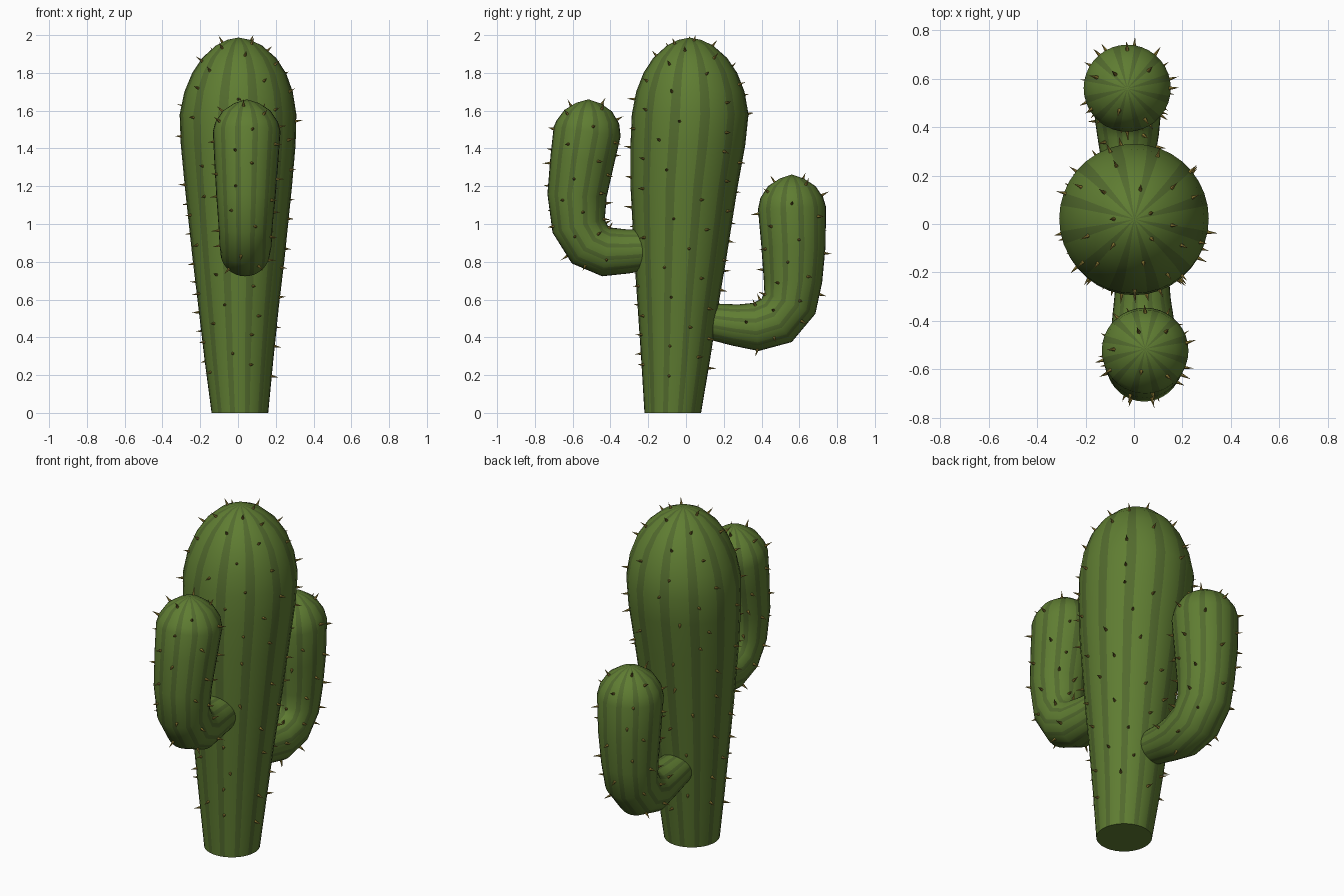
import bpy, bmesh, math, random
from mathutils import Vector

if "Cube" in bpy.data.objects:
    bpy.data.objects.remove(bpy.data.objects["Cube"])

random.seed(4)
SIDES = 36


def material(name, color):
    m = bpy.data.materials.new(name)
    m.diffuse_color = (*color, 1)
    m.use_nodes = True
    m.node_tree.nodes["Principled BSDF"].inputs["Base Color"].default_value = m.diffuse_color
    return m


green = material("green_skin", (0.115, 0.205, 0.032))
stripe = material("dark_stripe", (0.085, 0.145, 0.027))
gold = material("spine_gold", (0.30, 0.22, 0.04))


def make_object(name, bm, mats):
    bmesh.ops.recalc_face_normals(bm, faces=bm.faces)
    me = bpy.data.meshes.new(name)
    bm.to_mesh(me)
    bm.free()
    for m in mats:
        me.materials.append(m)
    ob = bpy.data.objects.new(name, me)
    bpy.context.collection.objects.link(ob)
    return ob


# Stations are (x, y, z, radius); rings stand square to the path
def ring_points(stations, upright):
    pts = [Vector(s[:3]) for s in stations]
    rings = []
    for i, s in enumerate(stations):
        t = pts[min(i + 1, len(pts) - 1)] - pts[max(i - 1, 0)]
        t = Vector((0, 0, 1)) if upright else Vector((0, t.y, t.z)).normalized()
        u = Vector((1, 0, 0))
        v = t.cross(u)
        rings.append([pts[i] + s[3] * (math.cos(a) * u + math.sin(a) * v)
                      for a in (2 * math.pi * k / SIDES for k in range(SIDES))])
    return rings


def limb(name, stations, tip, upright=False):
    rings = ring_points(stations, upright)
    bm = bmesh.new()
    vs = [[bm.verts.new(p) for p in r] for r in rings]
    top = bm.verts.new(tip)
    for k in range(SIDES):
        n = (k + 1) % SIDES
        mat = 1 if k % 3 == 1 else 0
        for a, b in zip(vs, vs[1:]):
            bm.faces.new((a[k], a[n], b[n], b[k])).material_index = mat
        bm.faces.new((vs[-1][k], vs[-1][n], top)).material_index = mat
    bm.faces.new(vs[0])
    ob = make_object(name, bm, [green, stripe])
    bpy.ops.object.select_all(action='DESELECT')
    bpy.context.view_layer.objects.active = ob
    ob.select_set(True)
    bpy.ops.object.shade_smooth_by_angle(angle=math.radians(50))
    return rings


# Small cones scattered on a limb by golden angle, pointing outwards
def spines(name, rings, count, start, length=0.045, radius=0.009):
    cum = [0]
    for a, b in zip(rings, rings[1:]):
        cum.append(cum[-1] + sum((q - p).length for p, q in zip(a, b)) / SIDES)
    bm = bmesh.new()
    for i in range(count):
        d = cum[-1] * (start + (1 - start) * (i + 0.5) / count)
        j = max(k for k in range(len(cum) - 1) if cum[k] <= d)
        f = (d - cum[j]) / (cum[j + 1] - cum[j])
        k = int((i * 0.618034 + random.uniform(-.04, .04)) % 1 * SIDES)
        n = (k + 1) % SIDES
        p = rings[j][k].lerp(rings[j + 1][k], f)
        around = rings[j][n] - rings[j][k]
        out = around.cross(rings[j + 1][k] - rings[j][k]).normalized()
        axis = (out + Vector((0, 0, random.uniform(-.15, .25)))).normalized()
        side = axis.orthogonal().normalized()
        other = axis.cross(side)
        base = [bm.verts.new(p - 0.006 * out + radius * (math.cos(a) * side + math.sin(a) * other))
                for a in (math.pi * q / 3 for q in range(6))]
        tip = bm.verts.new(p + axis * length * random.uniform(.75, 1))
        for q in range(6):
            bm.faces.new((base[q], base[(q + 1) % 6], tip))
        bm.faces.new(base[::-1])
    make_object(name, bm, [gold])


# Trunk
trunk = limb("trunk", [
    (.01, -.07, 0, .15), (.005, -.055, .28, .182), (.003, -.043, .56, .213),
    (.003, -.03, .82, .244), (.002, -.01, 1.2, .284), (.001, .01, 1.42, .304),
    (0, .022, 1.58, .309), (.003, .023, 1.70, .287), (.006, .023, 1.80, .248),
    (.006, .022, 1.88, .195), (.005, .021, 1.945, .122), (.003, .02, 1.975, .06)],
    (.002, .02, 1.987), upright=True)

# Front arm
front = limb("front_arm", [
    (.035, -.17, .865, .105), (.035, -.31, .855, .117), (.038, -.42, .852, .131),
    (.04, -.51, .892, .138), (.04, -.568, .99, .143), (.042, -.577, 1.15, .157),
    (.044, -.549, 1.34, .17), (.046, -.523, 1.49, .179), (.046, -.52, 1.54, .166),
    (.046, -.518, 1.60, .126), (.046, -.517, 1.64, .065)], (.046, -.516, 1.66))

# Back arm
back = limb("back_arm", [
    (-.025, .06, .495, .088), (-.025, .26, .465, .11), (-.025, .37, .455, .128),
    (-.027, .48, .49, .14), (-.028, .55, .58, .146), (-.028, .566, .70, .155),
    (-.028, .569, .88, .17), (-.028, .561, 1.085, .18), (-.028, .56, 1.14, .166),
    (-.028, .56, 1.20, .126), (-.028, .56, 1.24, .065)], (-.028, .56, 1.262))

# Spines
spines("trunk_spines", trunk, 95, .09)
spines("front_arm_spines", front, 42, .2)
spines("back_arm_spines", back, 42, .2)
